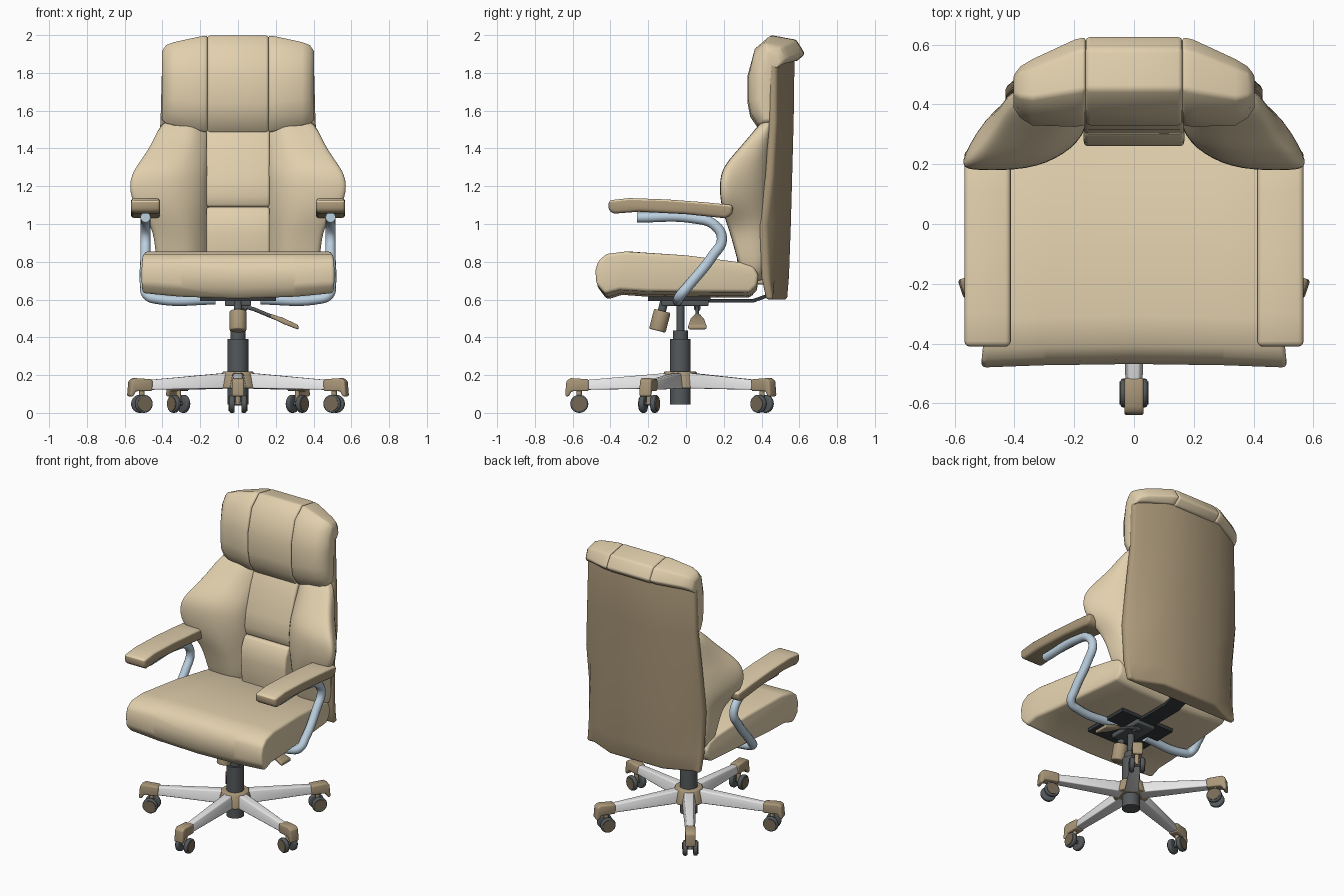
import bpy, bmesh, math
from mathutils import Vector, Matrix

if "Cube" in bpy.data.objects:
    bpy.data.objects.remove(bpy.data.objects["Cube"])


def material(name, r, g, b):
    m = bpy.data.materials.new(name)
    m.use_nodes = True
    m.diffuse_color = (r, g, b, 1)
    m.node_tree.nodes["Principled BSDF"].inputs["Base Color"].default_value = (r, g, b, 1)
    return m


FABRIC = material("tan_leather", .76, .63, .42)
DARK_TAN = material("dark_tan", .40, .31, .19)
SILVER = material("silver", .80, .80, .80)
BLUE = material("pale_blue_metal", .50, .63, .74)
GREY = material("dark_grey_metal", .09, .10, .105)
BLACK = material("black_metal", .035, .038, .042)
WHEEL = material("brown_wheel_face", .18, .14, .09)


def finish(obj, mat, bevel=0, subsurf=0, angle=40):
    """Add modifiers, bake them, then smooth everything but sharp edges."""
    bpy.context.scene.collection.objects.link(obj)
    obj.data.materials.append(mat)
    if bevel:
        mod = obj.modifiers.new("bevel", 'BEVEL')
        mod.width, mod.segments = bevel, 3
        mod.limit_method, mod.angle_limit = 'ANGLE', math.radians(35)
    if subsurf:
        obj.modifiers.new("subsurf", 'SUBSURF').levels = subsurf
    bpy.ops.object.select_all(action='DESELECT')
    obj.select_set(True)
    bpy.context.view_layer.objects.active = obj
    bpy.ops.object.convert(target='MESH')
    bpy.ops.object.shade_smooth_by_angle(angle=math.radians(angle))
    return obj


def from_bmesh(name, bm, mat, **kw):
    bmesh.ops.recalc_face_normals(bm, faces=bm.faces)
    mesh = bpy.data.meshes.new(name)
    bm.to_mesh(mesh)
    bm.free()
    return finish(bpy.data.objects.new(name, mesh), mat, **kw)


def loft(name, rings, mat, **kw):
    """Skin a list of equal closed rings and cap both ends."""
    bm = bmesh.new()
    loops = [[bm.verts.new(p) for p in ring] for ring in rings]
    n = len(loops[0])
    for a, b in zip(loops, loops[1:]):
        for i in range(n):
            j = (i + 1) % n
            bm.faces.new((a[i], a[j], b[j], b[i]))
    bm.faces.new(loops[0])
    bm.faces.new(loops[-1])
    return from_bmesh(name, bm, mat, **kw)


def extrude_x(name, profile, x0, x1, mat, **kw):
    return loft(name, [[(x, y, z) for y, z in profile] for x in (x0, x1)], mat, **kw)


def box(name, x, y, z, mat, **kw):
    return extrude_x(name, [(y[0], z[0]), (y[1], z[0]), (y[1], z[1]), (y[0], z[1])], *x, mat, **kw)


def cyl(name, p0, p1, r, mat, sides=24, **kw):
    p0, p1 = Vector(p0), Vector(p1)
    d = p1 - p0
    mtx = Matrix.Translation((p0 + p1) / 2) @ d.to_track_quat('Z', 'Y').to_matrix().to_4x4()
    bm = bmesh.new()
    bmesh.ops.create_cone(bm, cap_ends=True, segments=sides, radius1=r,
                          radius2=r, depth=d.length, matrix=mtx)
    return from_bmesh(name, bm, mat, **kw)


def tube(name, points, r, mat):
    cu = bpy.data.curves.new(name, 'CURVE')
    cu.dimensions = '3D'
    cu.bevel_depth, cu.bevel_resolution, cu.use_fill_caps = r, 4, True
    sp = cu.splines.new('BEZIER')
    sp.bezier_points.add(len(points) - 1)
    for bp, p in zip(sp.bezier_points, points):
        bp.co = p
        bp.handle_left_type = bp.handle_right_type = 'AUTO'
    return finish(bpy.data.objects.new(name, cu), mat)


# Seat cushion: side profile swept across, narrowing to the rear
seat = [(-.48, .74), (-.465, .80), (-.42, .84), (-.32, .855), (0, .832), (.29, .79),
        (.36, .765), (.385, .71), (.375, .65), (.34, .61), (-.2, .615), (-.35, .625),
        (-.43, .60), (-.475, .66)]
rings = []
for t in (-1, -.6, 0, .6, 1):
    rings.append([(t * (.464 - .1 * y), y + (.012 * (1 - t * t) if y < -.3 else 0),
                   .85 - (.85 - z) * (1 - .12 * t * t)) for y, z in seat])
loft("seat_cushion", rings, FABRIC, bevel=.018)

# Back shell: curved panel, height / half width / front / back
rings = []
for z, w, f, b in [(.60, .42, .425, .545), (.72, .425, .40, .555), (1.0, .43, .385, .565),
                   (1.25, .43, .42, .572), (1.55, .41, .44, .58), (1.92, .40, .44, .585)]:
    half = [(w, f), (w, f + .04), (w - .05, b - .085), (.2, b - .01)]
    rings.append([(x, y, z) for x, y in half] + [(-x, y, z) for x, y in reversed(half)])
loft("back_shell", rings, DARK_TAN, bevel=.015)

# Centre pads of the backrest
extrude_x("upper_back_pad", [(.41, 1.52), (.36, 1.40), (.315, 1.25), (.30, 1.15), (.315, 1.09),
                             (.5, 1.09), (.5, 1.52)], -.168, .168, FABRIC, bevel=.015)
extrude_x("lumbar_pad", [(.30, 1.09), (.27, 1.03), (.26, .95), (.275, .75), (.30, .68),
                         (.5, .68), (.5, 1.09)], -.168, .168, FABRIC, bevel=.015)

# Side wings: height / tip x / tip y / inner front y
WING = [(.68, .42, .30, .31), (.9, .44, .25, .27), (1.0, .46, .215, .25), (1.11, .57, .18, .23),
        (1.24, .58, .175, .23), (1.32, .53, .205, .26), (1.42, .455, .30, .32), (1.57, .40, .42, .40)]
for s, side in ((1, "left"), (-1, "right")):
    rings = []
    for z, tx, ty, ym in WING:
        pts = [(.14, .47), (.15, ym + .08), (.23, ym), (.17 + (tx - .17) * .45, ty),
               (tx - .03, ty), (tx, ty + .012), (tx, ty + .055), (min(.43, tx), .46)]
        rings.append([(s * x, y, z) for x, y in pts])
    loft(side + "_back_wing", rings, FABRIC, subsurf=2)

# Headrest: one profile remapped per station, wrapped around the shell top
head = [(.40, 1.48), (.345, 1.56), (.33, 1.64), (.33, 1.78), (.37, 1.93), (.45, 2.0),
        (.585, 1.975), (.63, 1.90), (.585, 1.86), (.52, 1.87), (.5, 1.48)]


def head_ring(x, f, b, lo, hi):
    return [(x, f + (y - .33) / .30 * (b - f), lo + (z - 1.48) / .52 * (hi - lo)) for y, z in head]


loft("headrest_centre", [head_ring(x, .33, .63, 1.48, 2.0) for x in (-.162, .162)], FABRIC, bevel=.015)
for s, side in ((1, "left"), (-1, "right")):
    loft(side + "_headrest", [head_ring(s * .162, .33, .63, 1.485, 2.0),
                              head_ring(s * .20, .325, .62, 1.49, 1.995),
                              head_ring(s * .34, .33, .555, 1.52, 1.965),
                              head_ring(s * .38, .355, .53, 1.53, 1.95),
                              head_ring(s * .403, .39, .50, 1.55, 1.92)], FABRIC, bevel=.012)

# Armrests (light top, darker sides) and their bent tubes
arm = [(-.41, 1.07), (-.41, 1.125), (-.30, 1.137), (-.1, 1.13), (.1, 1.115), (.25, 1.10),
       (.245, 1.05), (.21, 1.03), (0, 1.052), (-.25, 1.065), (-.38, 1.055)]
for s, side in ((1, "left"), (-1, "right")):
    rest = extrude_x(side + "_armrest", arm, s * .412, s * .567, FABRIC, bevel=.018)
    rest.data.materials.append(DARK_TAN)
    for face in rest.data.polygons:
        face.material_index = 0 if face.normal.z > .5 else 1
    tube(side + "_arm_tube", [(s * x, y, z) for x, y, z in [
        (.49, -.26, 1.035), (.49, .04, 1.03), (.49, .15, .995), (.49, .19, .92), (.49, .14, .83),
        (.492, .02, .68), (.478, -.03, .622), (.42, -.04, .602), (.12, -.04, .60)]], .027, BLUE)

# Mechanism under the seat
box("mechanism_plate", (-.2, .2), (-.2, .13), (.592, .615), BLACK)
box("mechanism_housing", (-.07, .07), (-.13, .12), (.565, .60), GREY, bevel=.008)
extrude_x("back_strap", [(.08, .585), (.36, .585), (.43, .61), (.43, .63), (.355, .603), (.08, .603)],
          -.055, .055, BLACK)

# Tension knob and height lever
cyl("tension_stem", (0, -.115, .59), (0, -.13, .53), .022, GREY)
cyl("tension_knob", (0, -.125, .54), (0, -.152, .435), .045, DARK_TAN, bevel=.008)
tube("lever_rod", [(.02, .06, .565), (.08, .06, .55), (.13, .06, .53), (.19, .06, .505)], .010, GREY)
cyl("lever_pivot", (0, .06, .575), (.05, .06, .555), .018, GREY)
rings = []
for x, z, w, h in ((.17, .515, .016, .010), (.24, .487, .036, .016), (.32, .452, .05, .012)):
    rings.append([(x, .06 - w, z - h), (x, .06 + w, z - h), (x, .06 + w, z + h), (x, .06 - w, z + h)])
loft("lever_paddle", rings, DARK_TAN, bevel=.008)

# Gas column
CY = -.03
for name, z0, z1, r in (("column_outer", .045, .39, .055), ("column_collar", .39, .435, .04),
                        ("column_piston", .43, .58, .021)):
    cyl(name, (0, CY, z0), (0, CY, z1), r, GREY)

# Five-star base with twin-wheel casters
bm = bmesh.new()
bmesh.ops.create_cone(bm, cap_ends=True, segments=10, radius1=.112, radius2=.085, depth=.09,
                      matrix=Matrix.Translation((0, CY, .175)))
from_bmesh("base_hub", bm, DARK_TAN, bevel=.008)

cap = [(.485, .115), (.485, .178), (.58, .184), (.603, .17), (.61, .09), (.593, .085), (.575, .115)]
for k in range(5):
    a = math.radians(72 * k - 90)

    def at(r, t, z):
        return (r * math.cos(a) - t * math.sin(a), CY + r * math.sin(a) + t * math.cos(a), z)

    n = "_%d" % (k + 1)
    loft("base_leg" + n, [[at(r, -w, lo), at(r, w, lo), at(r, w * .65, hi), at(r, -w * .65, hi)]
                          for r, w, lo, hi in ((.06, .045, .13, .212), (.5, .03, .122, .174))],
         SILVER, bevel=.008)
    loft("leg_cap" + n, [[at(r, t, z) for r, z in cap] for t in (-.032, .032)], DARK_TAN, bevel=.01)
    cyl("caster_stem" + n, at(.535, 0, .045), at(.535, 0, .13), .014, DARK_TAN, sides=12)
    cyl("caster_axle" + n, at(.535, -.04, .05), at(.535, .04, .05), .012, GREY, sides=12)
    for s, side in ((1, "left"), (-1, "right")):
        cyl(side + "_wheel" + n, at(.535, s * .018, .048), at(.535, s * .045, .048), .048, GREY, bevel=.008)
        cyl(side + "_wheel_face" + n, at(.535, s * .044, .048), at(.535, s * .049, .048), .038, WHEEL)
